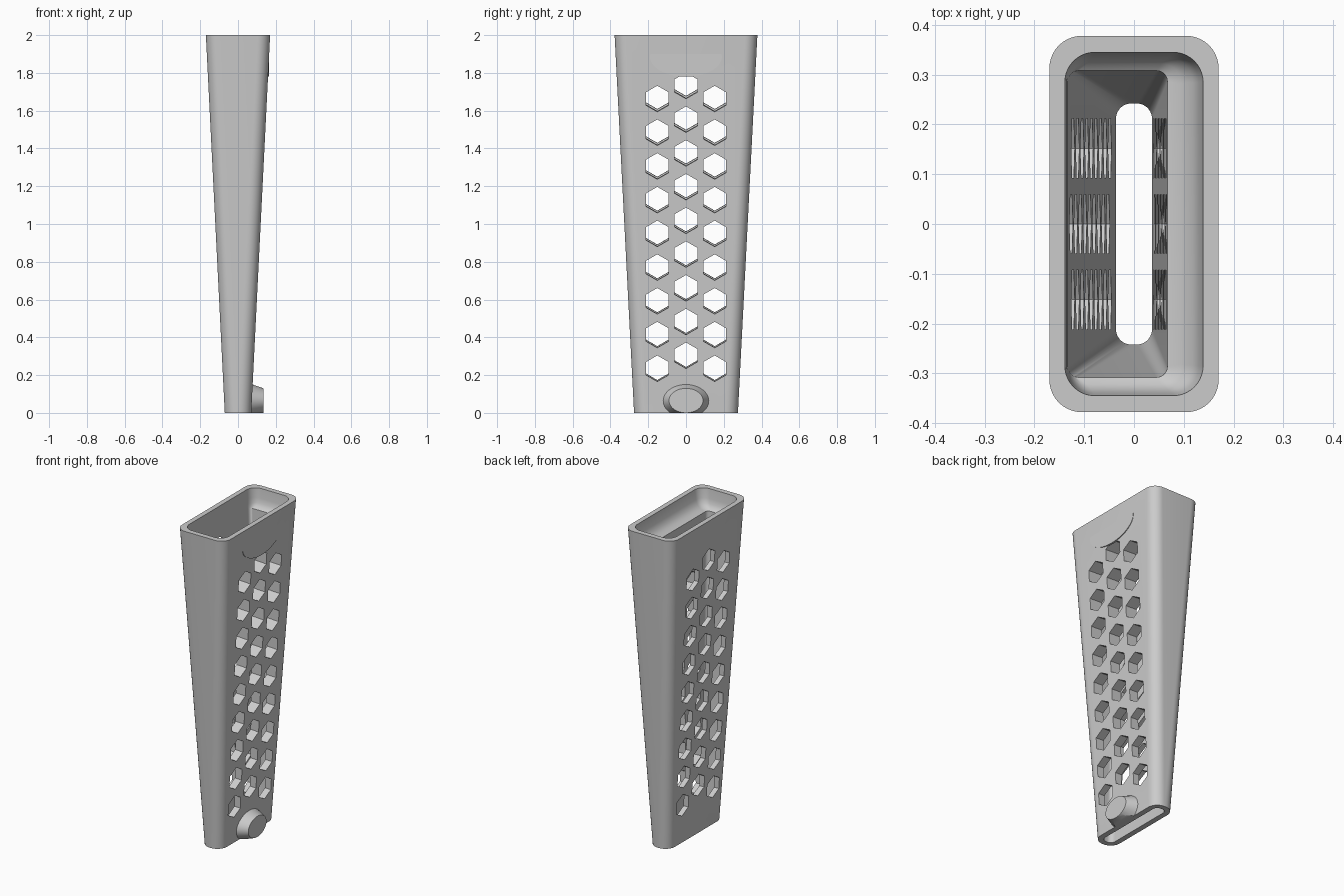
import bpy, bmesh, math
from mathutils import Matrix

cube = bpy.data.objects.get("Cube")
if cube:
    bpy.data.objects.remove(cube, do_unlink=True)

grey = bpy.data.materials.new("plain grey")
grey.use_nodes = True
grey.diffuse_color = (0.6, 0.6, 0.6, 1)
grey.node_tree.nodes["Principled BSDF"].inputs["Base Color"].default_value = (0.6, 0.6, 0.6, 1)

SLOPE = 0.05  # lean of the broad walls


def make(name, bm):
    bmesh.ops.recalc_face_normals(bm, faces=bm.faces)
    mesh = bpy.data.meshes.new(name)
    bm.to_mesh(mesh)
    bm.free()
    mesh.materials.append(grey)
    ob = bpy.data.objects.new(name, mesh)
    bpy.context.collection.objects.link(ob)
    return ob


def ring(bm, x0, x1, y, r, z, steps=10):
    """Rounded rectangle of vertices from x0 to x1 and -y to y."""
    verts = []
    corners = [(x1 - r, y - r), (x0 + r, y - r), (x0 + r, r - y), (x1 - r, r - y)]
    for q, (cx, cy) in enumerate(corners):
        for i in range(steps + 1):
            a = math.pi / 2 * (q + i / steps)
            verts.append(bm.verts.new((cx + r * math.cos(a), cy + r * math.sin(a), z)))
    return verts


def loft(name, sections):
    bm = bmesh.new()
    rings = [ring(bm, *s) for s in sections]
    n = len(rings[0])
    for a, b in zip(rings, rings[1:]):
        for i in range(n):
            j = (i + 1) % n
            bm.faces.new((a[i], a[j], b[j], b[i]))
    bm.faces.new(rings[0])
    bm.faces.new(rings[-1])
    return make(name, bm)


def cut(ob, cutter):
    mod = ob.modifiers.new("cut", 'BOOLEAN')
    mod.operation = 'DIFFERENCE'
    mod.solver = 'EXACT'
    mod.object = cutter
    select(ob)
    bpy.ops.object.modifier_apply(modifier=mod.name)
    bpy.data.objects.remove(cutter, do_unlink=True)


def select(ob):
    bpy.ops.object.select_all(action='DESELECT')
    ob.select_set(True)
    bpy.context.view_layer.objects.active = ob


def oval(bm, r1, r2, depth, squash, x, z, segments=64):
    """Oval cone frustum along x, centred at x, z."""
    place = (Matrix.Translation((x, 0, z)) @ Matrix.Diagonal((1, 1, squash, 1))
             @ Matrix.Rotation(math.pi / 2, 4, 'Y'))
    bmesh.ops.create_cone(bm, cap_ends=True, segments=segments, radius1=r1,
                          radius2=r2, depth=depth, matrix=place)


# Tapered outer body
body = loft("tapered_holder", [(-0.07, 0.07, 0.275, 0.065, 0),
                               (-0.17, 0.17, 0.378, 0.065, 2)])

# Cavity: slot at the bottom, offset pocket, coved shelf up to the rim
cavity = loft("cavity_cutter", [
    (-0.036, 0.036, 0.242, 0.03, -0.001),
    (-0.133, 0.067, 0.308, 0.022, 1.88),
    (-0.134, 0.095, 0.322, 0.04, 1.89),
    (-0.135, 0.118, 0.334, 0.05, 1.91),
    (-0.136, 0.130, 0.340, 0.055, 1.94),
    (-0.139, 0.139, 0.345, 0.06, 2.001)])
cut(body, cavity)

# Hexagonal vents, square to the +x wall
bm = bmesh.new()
for y, top in ((-0.152, 1.663), (0, 1.732), (0.152, 1.663)):
    for i in range(9):
        z = top - 0.1785 * i
        x = 0.07 + SLOPE * z
        place = (Matrix.Translation((x, y, z)) @ Matrix.Rotation(SLOPE, 4, 'Y')
                 @ Matrix.Rotation(math.pi / 2, 4, 'Y'))
        hexagon = bmesh.ops.create_cone(bm, cap_ends=True, segments=6, radius1=0.069,
                                        radius2=0.069, depth=1)["verts"]
        # turn a corner upwards
        zs = [v.co.x for v in hexagon]
        if max(zs) < 0.068:
            bmesh.ops.rotate(bm, verts=hexagon, matrix=Matrix.Rotation(math.pi / 6, 3, 'Z'))
        bmesh.ops.transform(bm, verts=hexagon, matrix=place)
cut(body, make("vent_cutter", bm))

# Flared oval button at the foot, trimmed flat at the base
bm = bmesh.new()
oval(bm, 0.132, 0.09, 0.085, 0.72, 0.0925, 0.065)
geom = bm.verts[:] + bm.edges[:] + bm.faces[:]
bmesh.ops.bisect_plane(bm, geom=geom, plane_co=(0, 0, 0), plane_no=(0, 0, -1), clear_outer=True)
bmesh.ops.holes_fill(bm, edges=[e for e in bm.edges if e.is_boundary])
button = make("foot_button", bm)

# Shallow thumb rest whose lower lip stands proud of the wall
bm = bmesh.new()
oval(bm, 0.19, 0.19, 0.012, 0.55, 0.159, 1.885)
thumb_rest = make("thumb_rest", bm)

for ob in (body, button, thumb_rest):
    select(ob)
    bpy.ops.object.shade_smooth_by_angle(angle=math.radians(30))
